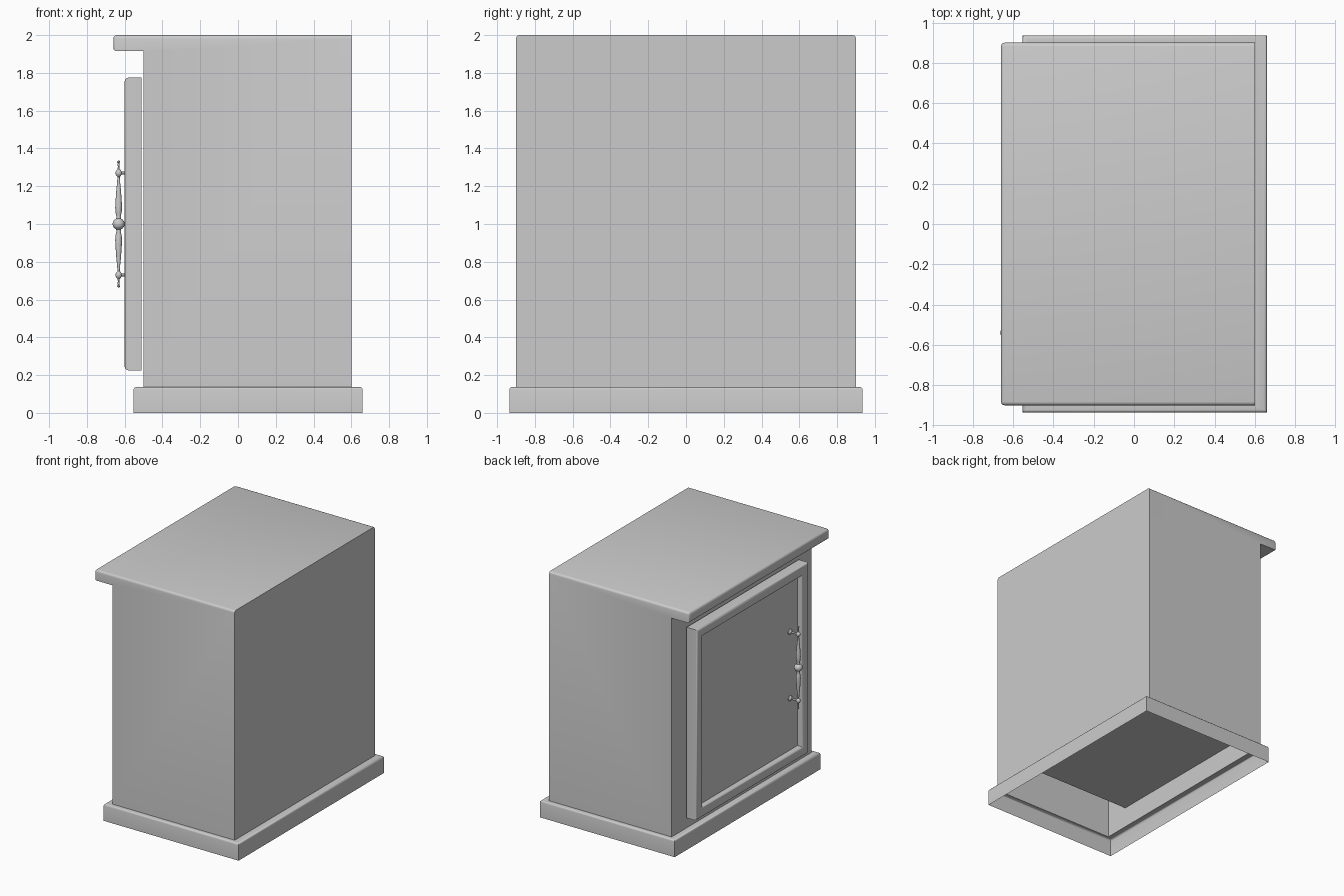
import bpy, bmesh, math
from mathutils import Vector, Matrix

if "Cube" in bpy.data.objects:
    bpy.data.objects.remove(bpy.data.objects["Cube"])


def finish(bm, name):
    bmesh.ops.recalc_face_normals(bm, faces=bm.faces)
    me = bpy.data.meshes.new(name)
    bm.to_mesh(me)
    bm.free()
    ob = bpy.data.objects.new(name, me)
    bpy.context.collection.objects.link(ob)
    bpy.ops.object.select_all(action='DESELECT')
    ob.select_set(True)
    bpy.context.view_layer.objects.active = ob
    bpy.ops.object.shade_smooth_by_angle(angle=math.radians(35))
    return ob


def bevel(bm, test, width, segments=3):
    """Round the edges whose two end points pass the test."""
    edges = [e for e in bm.edges if test(e.verts[0].co, e.verts[1].co)]
    bmesh.ops.bevel(bm, geom=edges, offset=width, segments=segments,
                    profile=0.5, affect='EDGES')


def near(a, b):
    return abs(a - b) < 1e-4


def loft(bm, loops, cyclic=False):
    """Join equal-length loops of points with quads."""
    rings = [[bm.verts.new(p) for p in loop] for loop in loops]
    pairs = list(zip(rings, rings[1:]))
    if cyclic:
        pairs.append((rings[-1], rings[0]))
    for a, b in pairs:
        n = len(a)
        for i in range(n):
            j = (i + 1) % n
            bm.faces.new((a[i], a[j], b[j], b[i]))
    return rings


def rect_xy(x0, x1, y, z):
    return [(x0, -y, z), (x1, -y, z), (x1, y, z), (x0, y, z)]


def rect_yz(x, y, z0, z1):
    return [(x, -y, z0), (x, y, z0), (x, y, z1), (x, -y, z1)]


# Body: side profile with overhanging top, open underneath
bm = bmesh.new()
profile = [(0.6, 0.135), (0.6, 2.0), (-0.66, 2.0), (-0.66, 1.915),
           (-0.5, 1.915), (-0.5, 0.135)]
left, right = loft(bm, [[(x, y, z) for x, z in profile] for y in (-0.9, 0.9)])
bm.faces.new(left)
bm.faces.new(right)
bmesh.ops.recalc_face_normals(bm, faces=bm.faces)
front = next(f for f in bm.faces
             if all(near(v.co.x, -0.5) for v in f.verts))
bottom = next(f for f in bm.faces
              if all(near(v.co.z, 0.135) for v in f.verts))
# Door opening and the hollow compartment behind it
bmesh.ops.inset_individual(bm, faces=[front], thickness=0.1)
for v in front.verts:
    v.co.y = math.copysign(0.70, v.co.y)
    v.co.z = 0.30 if v.co.z < 1 else 1.70
back = bmesh.ops.extrude_discrete_faces(bm, faces=[front])['faces'][0]
bmesh.ops.translate(bm, verts=back.verts, vec=(1.04, 0, 0))
bmesh.ops.delete(bm, geom=[bottom], context='FACES_ONLY')


def slab_edge(a, b):
    top_side = near(a.z, 2) and near(b.z, 2) and near(a.y, b.y)
    return top_side or (near(a.x, -0.66) and near(b.x, -0.66))


bevel(bm, slab_edge, 0.018)
finish(bm, "cabinet_body")

# Base skirt: thin wall with a lip running in to the body
bm = bmesh.new()
loft(bm, [rect_xy(-0.553, 0.66, 0.935, 0), rect_xy(-0.553, 0.66, 0.935, 0.137),
          rect_xy(-0.5, 0.6, 0.9, 0.137)])
bevel(bm, lambda a, b: near(a.z, 0.137) and near(b.z, 0.137)
      and abs(a.y) > 0.92 and abs(b.y) > 0.92, 0.014)
finish(bm, "base_skirt")

# Door frame: rounded rectangular ring
bm = bmesh.new()
loft(bm, [rect_yz(-0.51, 0.72, 0.225, 1.775), rect_yz(-0.60, 0.72, 0.225, 1.775),
          rect_yz(-0.60, 0.638, 0.307, 1.693), rect_yz(-0.51, 0.638, 0.307, 1.693)],
     cyclic=True)
bevel(bm, lambda a, b: near(a.x, -0.60) and near(b.x, -0.60)
      and (near(a.y, b.y) or near(a.z, b.z)), 0.02)
finish(bm, "door_frame")

# Door panel set back in the frame
bm = bmesh.new()
bmesh.ops.create_cube(bm, size=1, matrix=Matrix.Translation((-0.54, 0, 1.0))
                      @ Matrix.Diagonal((0.03, 1.28, 1.39, 1)))
finish(bm, "door_panel")


def lathe(name, points, matrix, steps=20):
    """Turn (radius, height) points around z, then place the result."""
    bm = bmesh.new()
    loft(bm, [[(r * math.cos(t), r * math.sin(t), h)
               for t in (2 * math.pi * i / steps for i in range(steps))]
              for r, h in points])
    bmesh.ops.remove_doubles(bm, verts=bm.verts, dist=1e-6)
    bmesh.ops.transform(bm, matrix=matrix, verts=bm.verts)
    return finish(bm, name)


# Turned handle bar, mirrored about its central bead
HX, HY = -0.632, -0.54
half = [(0.032, 0), (0.030, 0.011), (0.023, 0.022), (0.013, 0.028),
        (0.011, 0.040), (0.016, 0.060), (0.018, 0.085), (0.017, 0.11),
        (0.013, 0.17), (0.008, 0.22), (0.006, 0.25), (0.012, 0.255),
        (0.016, 0.263), (0.017, 0.27), (0.016, 0.277), (0.012, 0.285),
        (0.006, 0.29), (0.004, 0.305), (0.006, 0.315), (0.004, 0.322),
        (0.008, 0.328), (0.006, 0.334), (0, 0.337)]
lathe("handle_bar", [(r, -h) for r, h in reversed(half[1:])] + half,
      Matrix.Translation((HX, HY, 1.0)))

# Handle posts with a rosette on the panel
post = [(0, 0), (0.022, 0), (0.022, 0.005), (0.014, 0.012), (0.007, 0.018),
        (0.007, 0.078), (0, 0.078)]
for name, z in (("upper", 1.27), ("lower", 0.73)):
    lathe(name + "_handle_post", post, Matrix.Translation((-0.555, HY, z))
          @ Matrix.Rotation(-math.pi / 2, 4, 'Y'), 16)
